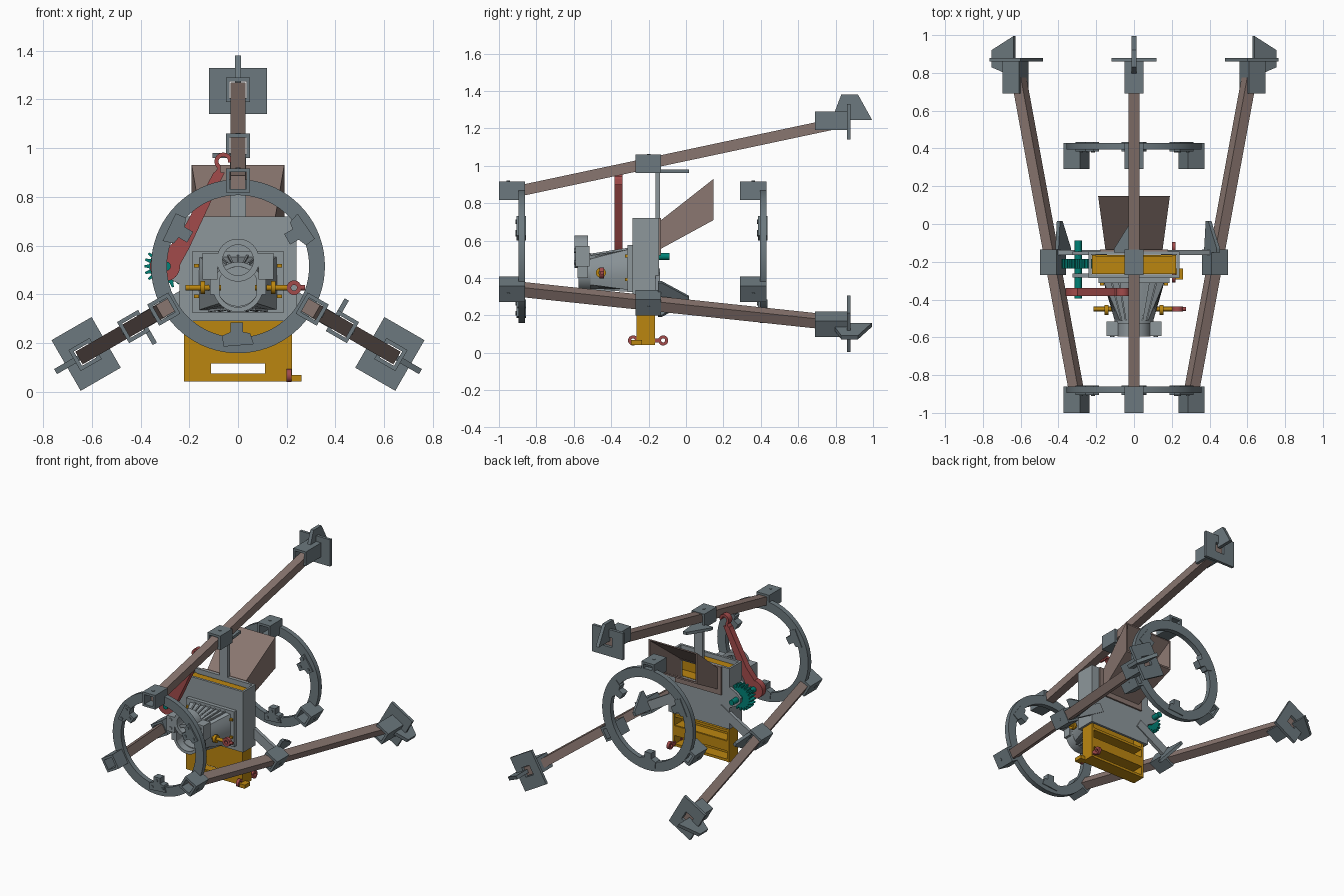
import bpy, bmesh
from math import sin, cos, pi, radians
from mathutils import Matrix, Vector

if "Cube" in bpy.data.objects:
    bpy.data.objects.remove(bpy.data.objects["Cube"])

CZ = 0.515   # height of the central axis


def material(name, col):
    m = bpy.data.materials.new(name)
    m.diffuse_color = (*col, 1)
    m.use_nodes = True
    m.node_tree.nodes["Principled BSDF"].inputs["Base Color"].default_value = m.diffuse_color
    return m


SLATE = material("slate", (0.15, 0.19, 0.21))
GREY = material("light_grey", (0.27, 0.31, 0.33))
BROWN = material("brown", (0.25, 0.18, 0.16))
RED = material("red", (0.36, 0.07, 0.07))
ORANGE = material("orange", (0.5, 0.24, 0.005))
TEAL = material("teal", (0.0, 0.22, 0.18))


def skin(name, loops, mat, closed=False, turn=None):
    """Bridge loops of points; closed joins last to first, otherwise ends are capped."""
    bm = bmesh.new()
    rows = [[bm.verts.new(p) for p in lp] for lp in loops]
    n = len(rows[0])
    for a, b in zip(rows, rows[1:] + (rows[:1] if closed else [])):
        for i in range(n):
            j = (i + 1) % n
            bm.faces.new((a[i], a[j], b[j], b[i]))
    if not closed:
        bm.faces.new(rows[0])
        bm.faces.new(rows[-1])
    bmesh.ops.recalc_face_normals(bm, faces=bm.faces)
    if turn is not None:  # spin round the central axis
        c = Matrix.Translation((0, 0, CZ))
        bm.transform(c @ Matrix.Rotation(radians(turn), 4, 'Y') @ c.inverted())
    me = bpy.data.meshes.new(name)
    bm.to_mesh(me)
    bm.free()
    me.materials.append(mat)
    me.shade_smooth()
    me.set_sharp_from_angle(angle=radians(30))
    ob = bpy.data.objects.new(name, me)
    bpy.context.collection.objects.link(ob)
    return ob


def at(axis, p, d):
    return {'x': (d, p[0], p[1]), 'y': (p[0], d, p[1]), 'z': (p[0], p[1], d)}[axis]


def prism(name, axis, pts, d0, d1, mat, hole=None, turn=None):
    lo, hi = [at(axis, p, d0) for p in pts], [at(axis, p, d1) for p in pts]
    if not hole:
        return skin(name, [lo, hi], mat, turn=turn)
    return skin(name, [lo, hi, [at(axis, p, d1) for p in hole],
                       [at(axis, p, d0) for p in hole]], mat, True, turn)


def rect(a0, a1, b0, b1):
    return [(a0, b0), (a1, b0), (a1, b1), (a0, b1)]


def circle(a, b, r, n=32):
    return [(a + r * cos(2 * pi * i / n), b + r * sin(2 * pi * i / n)) for i in range(n)]


def box(name, x0, x1, y0, y1, z0, z1, mat, turn=None):
    return prism(name, 'y', rect(x0, x1, z0, z1), y0, y1, mat, turn=turn)


def ring(name, axis, a, b, r, ri, d0, d1, mat, n=32):
    return prism(name, axis, circle(a, b, r, n), d0, d1, mat, circle(a, b, ri, n))


def rail_z(y):
    return 0.87 + (y + 0.87) * 0.2126


def sleeve(name, y0, y1, z, turn):
    prism(name, 'y', rect(-.05, .05, z - .05, z + .05), y0, y1, SLATE,
          rect(-.034, .034, z - .034, z + .034), turn)


# two large hoops
for label, y in (("front", -0.895), ("rear", 0.395)):
    ring(label + "_hoop", 'y', 0, CZ, .357, .292, y, y + .035, SLATE, 72)

# three legs with their brackets, spaced evenly round the axis
for k in range(3):
    t, s = 120 * k, f"_{k + 1}"
    ends = [[(x, y, rail_z(y) + h) for x, h in rect(-.03, .03, -.03, .03)] for y in (-.93, .865)]
    skin("leg_rail" + s, ends, BROWN, turn=t)
    sleeve("front_socket" + s, -1.0, -.86, .867, t)
    sleeve("rear_hoop_socket" + s, .29, .43, .867, t)
    sleeve("middle_socket" + s, -.27, -.135, 1.01, t)
    sleeve("foot_socket" + s, .69, .87, 1.24, t)
    prism("foot_plate" + s, 'y', rect(-.12, .12, 1.14, 1.33), .86, .88, SLATE,
          rect(-.034, .034, 1.206, 1.274), t)
    prism("foot_fin" + s, 'x', [(.79, 1.275), (.83, 1.38), (.92, 1.38), (.995, 1.245), (.87, 1.245), (.87, 1.275)],
          -.012, .012, SLATE, turn=t)
    # arm tying the body to the leg, with a triangular gusset
    box("body_arm" + s, -.032, .032, -.163, -.138, .7, .965, GREY, t)
    prism("arm_gusset" + s, 'z', [(.03, -.15), (.012, .015), (-.015, .015), (-.105, -.13), (-.105, -.15)],
          .96, .98, SLATE, turn=t)
    # small clamps with bolt heads between the sockets of each hoop
    for y in (-.905, .385):
        prism("hoop_clamp" + s, 'y', [(-.065, .835), (-.05, .79), (-.02, .785), (-.02, .745), (.03, .745),
              (.03, .785), (.065, .80), (.06, .845)], y, y + .05, SLATE, turn=t + 60)
        for bx, bz in ((-.04, .815), (.04, .82), (.005, .768)):
            prism("clamp_bolt" + s, 'y', circle(bx, bz, .01, 10), y - .006, y, SLATE, turn=t + 60)
    # screw heads on the sockets
    for y in (-.95, -.2, .36):
        z = 1.06 if y == -.2 else .917
        prism("socket_screw" + s, 'z', circle(0, y, .01, 10), z - .002, z + .003, SLATE, turn=t)

# body shell, open top and bottom, with a window in the back
box("body_front", -.237, .237, -.285, -.268, .29, .72, GREY)
for sx in (-1, 1):
    box("body_side", min(sx * .225, sx * .24), max(sx * .225, sx * .24), -.285, -.145, .29, .72, GREY)
prism("body_back", 'y', rect(-.237, .237, .29, .72), -.162, -.145, GREY, rect(-.14, .14, .56, .68))

# sliding magazine
prism("slide_front", 'y', rect(-.222, .222, .042, .69), -.265, -.25, ORANGE, rect(-.11, .11, .075, .115))
for sx in (-1, 1):
    box("slide_side", min(sx * .205, sx * .222), max(sx * .205, sx * .222), -.265, -.165, .042, .69, ORANGE)
for z in (.042, .12, .175, .25, .40, .54, .672):
    box("slide_rib", -.21, .21, -.262, -.17, z, z + .018, ORANGE)
box("slide_back_band", -.21, .21, -.185, -.165, .12, .19, ORANGE)
box("slide_tab", .2, .26, -.295, -.235, .042, .068, ORANGE)
for y, s in ((-.283, 1), (-.122, -1)):
    ring("slide_eyelet", 'x', y, .066, .027, .011, .2, .22, RED, 20)
    a, b = sorted((y + s * .02, y + s * .05))
    box("eyelet_stem", .2, .22, a, b, .055, .077, RED)

# flared hood behind the body
def hood_loop(y, w, z0, z1):
    return [(x, y, z) for x, z in rect(-w, w, z0, z1)]


skin("hood", [hood_loop(-.145, .15, .55, .70), hood_loop(.148, .19, .71, .93),
              hood_loop(.148, .18, .722, .92), hood_loop(-.145, .14, .562, .688)], BROWN, True)
prism("hood_flange", 'y', rect(-.18, .18, .52, .72), -.146, -.134, BROWN, rect(-.14, .14, .56, .69))

# front mount and bellows horn
prism("horn_mount", 'y', rect(-.188, .188, .325, .575), -.312, -.284, GREY, rect(-.14, .14, .35, .53))
n = 40


def horn_loop(y, w, h, z, mix):
    pts = []
    for i in range(n):
        c, s = cos(2 * pi * i / n), sin(2 * pi * i / n)
        k = 1 / max(abs(c), abs(s)) * mix + 1 - mix
        pts.append((w * c * k, y, z + h * s * k))
    return pts


skin("horn", [horn_loop(-.30, .163, .11, .445, 1), horn_loop(-.52, .1, .095, .432, 0),
              horn_loop(-.52, .085, .08, .432, 0), horn_loop(-.30, .148, .095, .445, 1)], GREY, True)
for i in range(-3, 4):   # raised ribs along the top and bottom
    for s in (-1, 1):
        skin("horn_rib", [[(i * .04 + x, -.30, .445 + s * .112 + z) for x, z in rect(-.005, .005, -.006, .006)],
                          [(i * .022 + x, -.51, .432 + s * .093 + z) for x, z in rect(-.004, .004, -.005, .005)]], GREY)
ring("horn_mouth", 'y', 0, .43, .103, .083, -.575, -.51, GREY, 48)
ring("upper_tube", 'y', 0, .54, .088, .063, -.595, -.525, GREY, 48)
for sx in (-1, 1):
    a, b = sorted((sx * .085, sx * .145))
    box("tube_clamp", a, b, -.592, -.515, .46, .57, GREY)
    box("tube_clamp_foot", *sorted((sx * .075, sx * .115)), -.58, -.525, .40, .47, GREY)
    for z in (.485, .545):
        prism("clamp_screw", 'y', circle(sx * .115, z, .012, 12), -.598, -.59, GREY)
    # pivot pins and latches
    prism("horn_pin", 'x', circle(-.45, .427, .012, 16), *sorted((sx * .07, sx * .215)), ORANGE)
    ring("pin_collar", 'x', -.455, .428, .027, .011, *sorted((sx * .135, sx * .155)), ORANGE, 20)
    for z in (.385, .51):
        box("mount_latch", *sorted((sx * .16, sx * .18)), -.325, -.308, z, z + .015, ORANGE)

# red pull with ring on the right of the horn
ring("pull_ring", 'y', .23, .427, .03, .012, -.462, -.438, RED, 24)
prism("pull_shaft", 'x', circle(-.45, .427, .011, 16), .15, .205, RED)
prism("pull_tip", 'x', circle(-.45, .427, .011, 16), .255, .275, RED)

# long red lever with hooked end, on a toothed wheel
prism("lever", 'y', [(-.055, .90), (-.10, .90), (-.235, .65), (-.33, .54), (-.35, .49), (-.30, .46),
      (-.25, .50), (-.20, .59)], -.382, -.34, RED)
prism("lever_hub", 'y', circle(-.30, .515, .062), -.382, -.34, RED)
arc = [radians(a) for a in range(-10, 231, 20)]
prism("lever_hook", 'y', [(-.06 + .037 * cos(a), .945 + .037 * sin(a)) for a in arc] + [(-.10, .895), (-.07, .895)]
      + [(-.06 + .02 * cos(a), .945 + .02 * sin(a)) for a in reversed(arc)], -.382, -.34, RED)
teeth = []
for i in range(20):
    for off, r in ((-.35, .07), (-.15, .09), (.15, .09), (.35, .07)):
        a = 2 * pi * (i + off) / 20
        teeth.append((-.295 + r * cos(a), .515 + r * sin(a)))
prism("gear", 'y', teeth, -.235, -.185, TEAL)
prism("gear_shaft", 'y', circle(-.295, .515, .019, 20), -.395, -.087, TEAL)
for y in (-.282, -.165):
    prism("gear_bearing", 'y', [(-.235, .44), (-.235, .59), (-.295, .56), (-.325, .53), (-.325, .50), (-.295, .47)],
          y, y + .02, GREY)
